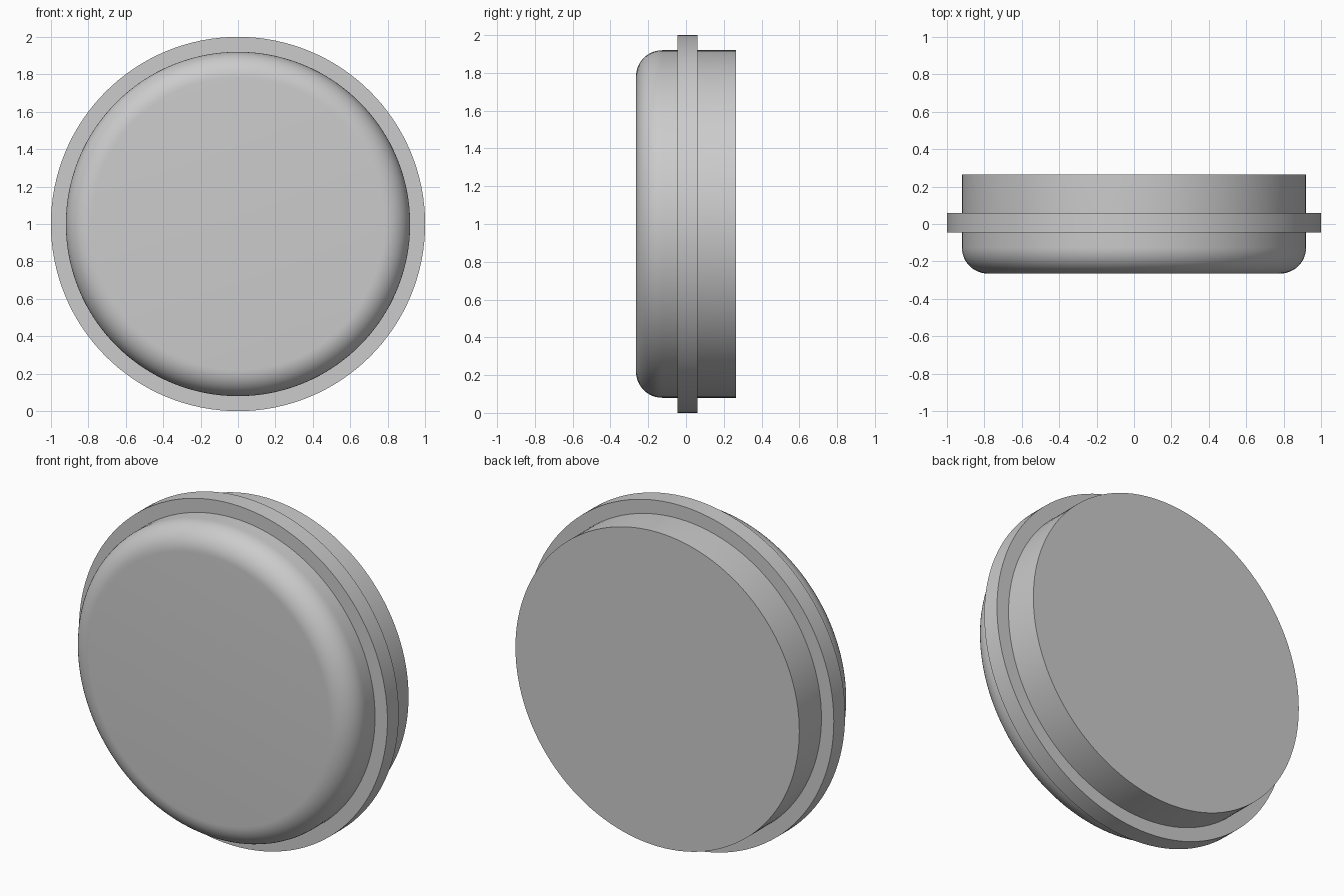
import bpy
import bmesh
from math import pi, sin, cos, radians
from mathutils import Matrix, Vector

cube = bpy.data.objects.get("Cube")
if cube:
    bpy.data.objects.remove(cube, do_unlink=True)

SEGMENTS = 128
CENTRE = Vector((0, 0, 1))

grey = bpy.data.materials.new("plain_grey")
grey.use_nodes = True
colour = (0.6, 0.6, 0.6, 1)
grey.diffuse_color = colour
grey.node_tree.nodes["Principled BSDF"].inputs["Base Color"].default_value = colour


def lathe(name, profile):
    """Revolve (radius, y) points about the y axis and cap both ends."""
    bm = bmesh.new()
    rings = []
    for radius, y in profile:
        ring = []
        for i in range(SEGMENTS):
            a = 2 * pi * i / SEGMENTS
            ring.append(bm.verts.new(CENTRE + Vector((radius * cos(a), y, radius * sin(a)))))
        rings.append(ring)
    for a, b in zip(rings, rings[1:]):
        for i in range(SEGMENTS):
            j = (i + 1) % SEGMENTS
            bm.faces.new((a[i], a[j], b[j], b[i]))
    bm.faces.new(rings[0])
    bm.faces.new(rings[-1])
    bmesh.ops.recalc_face_normals(bm, faces=bm.faces)
    mesh = bpy.data.meshes.new(name)
    bm.to_mesh(mesh)
    bm.free()
    mesh.materials.append(grey)
    obj = bpy.data.objects.new(name, mesh)
    bpy.context.collection.objects.link(obj)
    bpy.ops.object.select_all(action="DESELECT")
    obj.select_set(True)
    bpy.context.view_layer.objects.active = obj
    bpy.ops.object.shade_smooth_by_angle(angle=radians(30))
    return obj


# Disc body with a rounded front edge and a flat back
R, HALF, FILLET, STEPS = 0.92, 0.265, 0.14, 12
body = [(R - FILLET + FILLET * sin(t), -HALF + FILLET - FILLET * cos(t))
        for t in (pi / 2 * k / STEPS for k in range(STEPS + 1))]
body.append((R, HALF))
lathe("disc_body", body)

# Thin flange around the middle, open onto the body
lathe("rim_flange", [(R - 0.02, -0.045), (1, -0.045), (1, 0.06), (R - 0.02, 0.06)])
